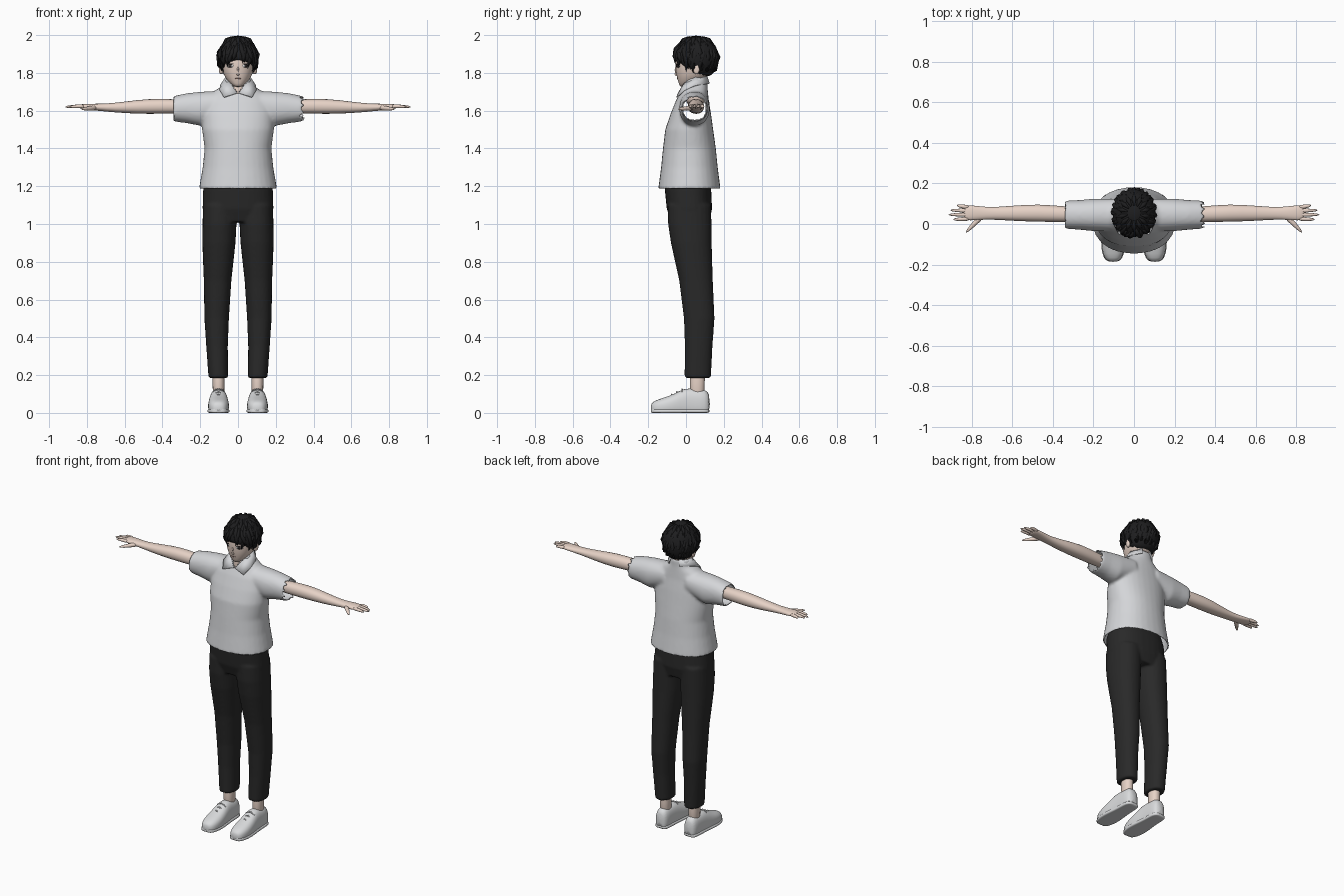
import bpy, bmesh, math, random
from mathutils import Vector
from mathutils.bvhtree import BVHTree

random.seed(4)
default = bpy.data.objects.get("Cube")
if default:
    bpy.data.objects.remove(default, do_unlink=True)


def material(name, *rgb):
    m = bpy.data.materials.new(name)
    m.use_nodes = True
    m.diffuse_color = (*rgb, 1)
    bsdf = m.node_tree.nodes["Principled BSDF"]
    bsdf.inputs["Base Color"].default_value = (*rgb, 1)
    bsdf.inputs["Roughness"].default_value = 0.8
    return m


skin = material("skin", 0.8, 0.65, 0.57)
cloth = material("light grey cloth", 0.66, 0.67, 0.69)
trousers_dark = material("charcoal cloth", 0.022, 0.022, 0.022)
hair_black = material("black hair", 0.013, 0.013, 0.014)
shoe_white = material("shoe off white", 0.7, 0.71, 0.72)
eye_white = material("eye white", 0.8, 0.8, 0.8)
eye_dark = material("eye dark", 0.03, 0.025, 0.025)
lip = material("lip", 0.5, 0.3, 0.26)


def loft(bm, axis, rings, n=24, power=2.2, low=None, high=None):
    """Skin superellipse rings (position, centre b, centre c, radius b, radius c)."""
    b, c = (axis + 1) % 3, (axis + 2) % 3
    loops = []
    for pos, cb, cc, rb, rc in rings:
        loop = []
        for i in range(n):
            t = math.tau * i / n
            co = Vector()
            co[axis] = pos
            co[b] = cb + rb * math.copysign(abs(math.cos(t)) ** (2 / power), math.cos(t))
            co[c] = cc + rc * math.copysign(abs(math.sin(t)) ** (2 / power), math.sin(t))
            if low is not None:
                co.z = max(co.z, low)
            if high is not None:
                co.z = min(co.z, high)
            loop.append(bm.verts.new(co))
        loops.append(loop)
    bridge(bm, loops)


def tube(bm, points, radii, n=8):
    """Tapered tube through a few points."""
    points = [Vector(p) for p in points]
    loops = []
    for i, p in enumerate(points):
        way = points[min(i + 1, len(points) - 1)] - points[max(i - 1, 0)]
        turn = way.to_track_quat("Z", "Y")
        loops.append([bm.verts.new(p + turn @ Vector((radii[i] * math.cos(math.tau * k / n),
                                                      radii[i] * math.sin(math.tau * k / n), 0)))
                      for k in range(n)])
    bridge(bm, loops)


def bridge(bm, loops):
    n = len(loops[0])
    for one, two in zip(loops, loops[1:]):
        for i in range(n):
            j = (i + 1) % n
            bm.faces.new((one[i], one[j], two[j], two[i]))
    bm.faces.new(loops[0][::-1])
    bm.faces.new(loops[-1])


def finish(bm, name, mat, subdivide=0):
    bmesh.ops.recalc_face_normals(bm, faces=bm.faces)
    mesh = bpy.data.meshes.new(name)
    bm.to_mesh(mesh)
    bm.free()
    obj = bpy.data.objects.new(name, mesh)
    bpy.context.collection.objects.link(obj)
    mesh.materials.append(mat)
    for p in mesh.polygons:
        p.use_smooth = True
    if subdivide:
        obj.modifiers.new("round", "SUBSURF").levels = subdivide
        obj.modifiers["round"].render_levels = subdivide
    return obj


def fuse(obj, voxel, passes):
    """Melt overlapping volumes into one smooth skin and return it as a bmesh."""
    remesh = obj.modifiers.new("fuse", "REMESH")
    remesh.mode, remesh.voxel_size = "VOXEL", voxel
    obj.modifiers.new("relax", "SMOOTH").iterations = passes
    deps = bpy.context.evaluated_depsgraph_get()
    mesh = bpy.data.meshes.new_from_object(obj.evaluated_get(deps))
    bpy.data.objects.remove(obj, do_unlink=True)
    bm = bmesh.new()
    bm.from_mesh(mesh)
    bm.normal_update()
    return bm


# Shirt: torso and sleeves fused, then opened at hem, cuffs and neck
bm = bmesh.new()
loft(bm, 2, [(1.185, 0, .018, .207, .165), (1.3, 0, .018, .187, .15), (1.4, 0, .018, .177, .14),
             (1.5, 0, .017, .19, .127), (1.58, 0, .025, .19, .108), (1.65, 0, .033, .175, .088),
             (1.7, 0, .043, .13, .073), (1.735, 0, .047, .08, .066), (1.775, 0, .053, .066, .06)], 32)
for s in (1, -1):
    loft(bm, 0, [(s * .08, .045, 1.635, .08, .07), (s * .2, .045, 1.61, .08, .09),
                 (s * .27, .045, 1.613, .073, .079), (s * .342, .046, 1.61, .069, .067)], 32)
bm = fuse(finish(bm, "shirt_blank", cloth), 0.009, 6)


def is_opening(f):
    c, n = f.calc_center_median(), f.normal
    collar_gap = c.y < .03 and abs(c.x) < (c.z - 1.69) * .7
    return (c.z < 1.21 and n.z < -.7) or (c.z > 1.75 and n.z > .7) \
        or (abs(c.x) > .32 and abs(n.x) > .7) or collar_gap


bmesh.ops.delete(bm, geom=[f for f in bm.faces if is_opening(f)], context="FACES")
for v in bm.verts:  # torn zigzag edge on the left cuff
    if v.is_boundary and v.co.x > .3:
        turn = math.atan2(v.co.z - 1.61, v.co.y - .046) / math.tau * 11
        v.co.x = .322 + .06 * abs(turn % 1 - .5)
shirt = finish(bm, "shirt", cloth)
shirt.modifiers.new("cloth", "SOLIDIFY").thickness = .004

# Collar wings
bm = bmesh.new()
for s in (1, -1):
    rim = [(.03 * s, .112, 1.785), (.066 * s, .05, 1.778), (.045 * s, -.012, 1.745), (.004 * s, -.042, 1.695)]
    fall = [(.04 * s, .125, 1.745), (.095 * s, .05, 1.735), (.098 * s, -.01, 1.71), (.075 * s, -.052, 1.672)]
    top, bottom = ([bm.verts.new(p) for p in row] for row in (rim, fall))
    for i in range(3):
        bm.faces.new((top[i], top[i + 1], bottom[i + 1], bottom[i]))
collar = finish(bm, "collar", cloth)
collar.modifiers.new("cloth", "SOLIDIFY").thickness = .006

# Trousers: hips and two legs fused
bm = bmesh.new()
loft(bm, 2, [(1.25, 0, .012, .165, .11), (1.19, 0, .01, .184, .123), (1.08, 0, .018, .188, .12),
             (1.01, 0, .022, .17, .1)], 32, 2.4)
for s in (1, -1):
    loft(bm, 2, [(1.1, s * .093, .018, .092, .115), (1, s * .098, .02, .09, .115),
                 (.9, s * .101, .028, .088, .108), (.7, s * .108, .053, .073, .089),
                 (.5, s * .113, .07, .065, .081), (.35, s * .111, .067, .057, .073),
                 (.185, s * .104, .062, .052, .07)])
finish(fuse(finish(bm, "trouser_blank", trousers_dark), 0.008, 4), "trousers", trousers_dark)

# Arms, hands, ankles and shoes
for s, side in ((1, "left"), (-1, "right")):
    bm = bmesh.new()
    loft(bm, 0, [(s * .2, .046, 1.622, .036, .036), (s * .35, .048, 1.623, .039, .038),
                 (s * .47, .055, 1.623, .045, .042), (s * .6, .053, 1.617, .038, .031),
                 (s * .7, .052, 1.616, .03, .021), (s * .76, .054, 1.619, .034, .018),
                 (s * .81, .055, 1.622, .039, .015), (s * .845, .055, 1.622, .034, .01)], 16)
    finish(bm, side + "_arm", skin, 1)

    bm = bmesh.new()
    for y, tip_y, tip in ((.026, .022, .895), (.046, .046, .92), (.065, .068, .91), (.082, .092, .875)):
        tube(bm, [(s * .81, y, 1.622), (s * .85, (y + tip_y) / 2, 1.624), (s * tip, tip_y, 1.619)],
             (.012, .011, .006))
    tube(bm, [(s * .745, .045, 1.617), (s * .785, .005, 1.612), (s * .832, -.045, 1.608)], (.016, .014, .006))
    finish(bm, side + "_fingers", skin, 1)

    bm = bmesh.new()
    loft(bm, 2, [(.07, s * .103, .06, .034, .042), (.15, s * .103, .06, .03, .038),
                 (.27, s * .104, .062, .036, .044)], 16)
    finish(bm, side + "_ankle", skin, 1)

    profile = [(-.187, .045, .02), (-.172, .063, .043), (-.12, .08, .057), (-.06, .1, .055),
               (-.005, .135, .047), (.05, .125, .044), (.1, .128, .043), (.127, .1, .03)]
    bm = bmesh.new()
    loft(bm, 1, [(y, h * .4, s * .103, h * .6, w) for y, h, w in profile], 24, 2.5, low=.004)
    finish(bm, side + "_shoe", shoe_white, 1)
    bm = bmesh.new()
    loft(bm, 1, [(y, .01, s * .103, .012, w + .004) for y, h, w in profile], 16, 4, low=0, high=.02)
    finish(bm, side + "_sole", shoe_white, 1)
    bm = bmesh.new()
    for k in range(3):
        y, z = -.075 + .027 * k, .094 + .014 * k
        tube(bm, [(s * .103 - .03, y, z - .012), (s * .103, y, z + .004), (s * .103 + .03, y, z - .012)],
             (.004, .004, .004), 6)
    finish(bm, side + "_laces", shoe_white)

# Head, neck, nose and ears
bm = bmesh.new()
loft(bm, 2, [(1.725, 0, -.008, .016, .024), (1.742, 0, .008, .042, .046), (1.78, 0, .035, .073, .085),
             (1.82, 0, .045, .086, .101), (1.87, 0, .05, .093, .108), (1.93, 0, .055, .088, .1),
             (1.975, 0, .055, .05, .06)])
head = finish(bm, "head", skin, 1)
bm = bmesh.new()
loft(bm, 2, [(1.62, 0, .05, .06, .055), (1.7, 0, .05, .054, .053), (1.8, 0, .058, .053, .053)])
finish(bm, "neck", skin, 1)
bm = bmesh.new()
tube(bm, [(0, -.05, 1.835), (0, -.057, 1.81), (0, -.058, 1.795), (0, -.045, 1.787)], (.005, .008, .011, .006))
for s in (1, -1):
    loft(bm, 0, [(s * .075, .05, 1.818, .014, .024), (s * .095, .056, 1.82, .018, .03),
                 (s * .101, .058, 1.822, .012, .022)], 12)
finish(bm, "nose_and_ears", skin, 1)

# Painted face details laid onto the head surface
surface = BVHTree.FromObject(head, bpy.context.evaluated_depsgraph_get())


def plate(name, x, z, w, h, mat, lift, tilt=0):
    bm = bmesh.new()
    ring = []
    for k in range(16):
        dx, dz = w * math.cos(math.tau * k / 16), h * math.sin(math.tau * k / 16)
        hit = surface.ray_cast(Vector((x + dx, -1, z + dz + tilt * dx)), Vector((0, 1, 0)))[0]
        ring.append(bm.verts.new(hit - Vector((0, lift, 0))))
    bm.faces.new(ring)
    obj = finish(bm, name, mat)
    obj.modifiers.new("thin", "SOLIDIFY").thickness = .001


for s, side in ((1, "left"), (-1, "right")):
    plate(side + "_eye", s * .043, 1.837, .019, .009, eye_white, .002)
    plate(side + "_iris", s * .042, 1.837, .008, .009, eye_dark, .004)
    plate(side + "_lash", s * .044, 1.847, .022, .003, eye_dark, .005, -.1 * s)
    plate(side + "_brow", s * .045, 1.862, .022, .0025, eye_dark, .004, -.1 * s)
plate("mouth", 0, 1.77, .018, .002, lip, .002)


# Hair: a cap clipped along a hairline, with locks hanging over it
def hairline(a):
    return 1.78 + .088 * ((math.cos(a) + 1) / 2) ** 2


def on_hair(a, z, grow=1.0):
    up = max(-1, min(1, (z - 1.885) / .112))
    out = math.sqrt(1 - up * up) ** (1 if up > 0 else .6) * grow
    return Vector((.106 * math.sin(a) * out, .054 - .118 * math.cos(a) * out, z))


bm = bmesh.new()
bmesh.ops.create_uvsphere(bm, u_segments=32, v_segments=20, radius=1)
for v in bm.verts:
    a = math.atan2(v.co.x, -v.co.y)
    flat = math.hypot(v.co.x, v.co.y)
    z = 1.885 + .112 * v.co.z
    if z > hairline(a):
        v.co = on_hair(a, z)
    else:
        rim = on_hair(a, hairline(a)) - Vector((0, .054, 0))
        v.co = Vector((rim.x * flat, .054 + rim.y * flat, hairline(a)))
finish(bm, "hair_cap", hair_black)

bm = bmesh.new()
for k in range(34):
    a = math.tau * (k + random.uniform(-.3, .3)) / 34
    end = hairline(a) - random.uniform(.004, .026)
    start = random.uniform(1.94, 1.97)
    sway = random.uniform(-.12, .12)
    heights = [start + (end - start) * t for t in (0, .35, .7, 1)]
    tube(bm, [on_hair(a + sway * t, z, .95 + .02 * t) for t, z in enumerate(heights)],
         (.006, .014, .012, .001), 6)
for k in range(14):
    a = math.tau * k / 14
    tube(bm, [on_hair(a, z, .97) for z in (1.991, 1.975, 1.94)], (.004, .012, .003), 6)
finish(bm, "hair_locks", hair_black)
